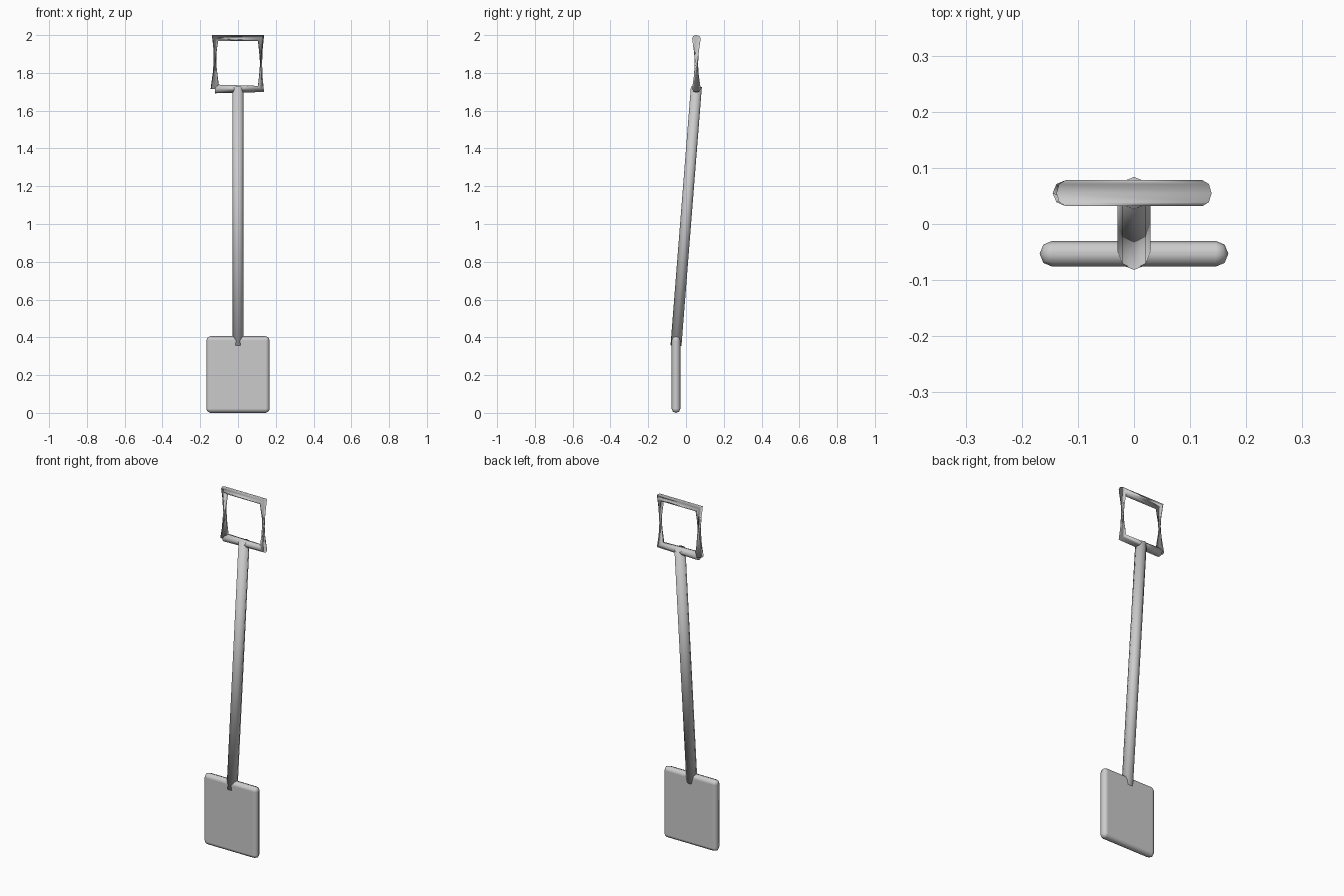
import bpy, bmesh
from math import cos, sin, tau
from mathutils import Vector

cube = bpy.data.objects.get("Cube")
if cube:
    bpy.data.objects.remove(cube, do_unlink=True)

GREY = (0.6, 0.6, 0.6, 1)
metal = bpy.data.materials.new("light grey")
metal.use_nodes = True
metal.diffuse_color = GREY
metal.node_tree.nodes["Principled BSDF"].inputs["Base Color"].default_value = GREY


def add_object(name, bm):
    bmesh.ops.recalc_face_normals(bm, faces=bm.faces)
    for face in bm.faces:
        face.smooth = True
    mesh = bpy.data.meshes.new(name)
    bm.to_mesh(mesh)
    bm.free()
    mesh.materials.append(metal)
    obj = bpy.data.objects.new(name, mesh)
    bpy.context.collection.objects.link(obj)
    return obj


def tube(name, rings, radius, sides=8):
    """Capped tube through rings given as (centre, first axis, second axis)."""
    bm = bmesh.new()
    loops = []
    for centre, u, v in rings:
        u, v = Vector(u).normalized(), Vector(v).normalized()
        angles = [tau * i / sides for i in range(sides)]
        loops.append([bm.verts.new(Vector(centre) + radius * (cos(a) * u + sin(a) * v))
                      for a in angles])
    for low, high in zip(loops, loops[1:]):
        for i in range(sides):
            j = (i + 1) % sides
            bm.faces.new((low[i], low[j], high[j], high[i]))
    bm.faces.new(loops[0][::-1])
    bm.faces.new(loops[-1])
    return add_object(name, bm)


# Blade: flat plate with rounded rims
bm = bmesh.new()
bmesh.ops.create_cube(bm, size=1)
bmesh.ops.scale(bm, vec=(0.336, 0.046, 0.406), verts=bm.verts)
bmesh.ops.translate(bm, vec=(0, -0.053, 0.203), verts=bm.verts)
blade = add_object("blade", bm)
bevel = blade.modifiers.new("rounded rim", "BEVEL")
bevel.width = 0.0225
bevel.segments = 2
bevel.harden_normals = True

# Shaft: leaning eight-sided pole
bottom, top = Vector((0, -0.053, 0.356)), Vector((0, 0.055, 1.727))
across = Vector((1, 0, 0))
depth = (top - bottom).cross(across)
tube("shaft", [(bottom, across, depth), (top, across, depth)], 0.029)

# Grip: square loop, open at one corner, with a half twist in each upright
W, Y, LOW, HIGH = 0.122, 0.055, 1.715, 1.984
back, front = (0, 1, 0), (0, -1, 0)
tube("grip", [
    ((-W, Y, LOW), (0, 0, -1), back),
    ((W, Y, LOW), (1, 0, -1), back),
    ((W, Y, HIGH), (-1, 0, -1), front),
    ((-W, Y, HIGH), (1, 0, -1), front),
    ((-W, Y, LOW), (-1, 0, 0), back),
], 0.023)
